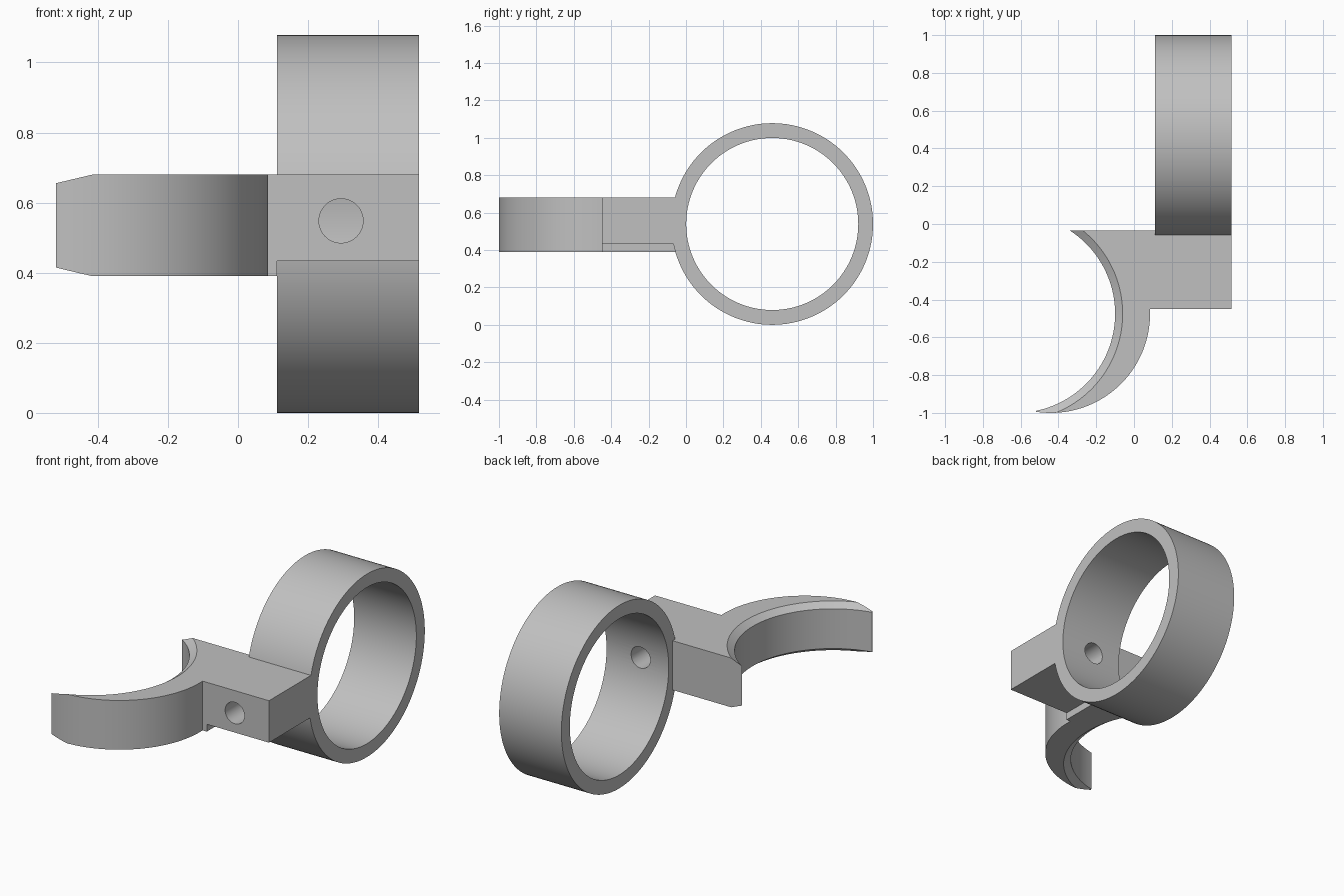
import bpy, bmesh
from math import sin, cos, acos, asin, pi, radians
from mathutils import Matrix

if "Cube" in bpy.data.objects:
    bpy.data.objects.remove(bpy.data.objects["Cube"], do_unlink=True)

grey = bpy.data.materials.new("plain grey")
grey.use_nodes = True
grey.diffuse_color = (0.53, 0.53, 0.53, 1)
grey.node_tree.nodes["Principled BSDF"].inputs["Base Color"].default_value = grey.diffuse_color


def finish(name, bm):
    bmesh.ops.recalc_face_normals(bm, faces=bm.faces)
    mesh = bpy.data.meshes.new(name)
    bm.to_mesh(mesh)
    bm.free()
    mesh.materials.append(grey)
    obj = bpy.data.objects.new(name, mesh)
    bpy.context.collection.objects.link(obj)
    return obj


def lathe(name, profile, centre, turn=Matrix(), closed=False, steps=128):
    """Revolve (radius, height) points about z, then turn and move the result."""
    bm = bmesh.new()
    rows = [[bm.verts.new((r * cos(2 * pi * i / steps), r * sin(2 * pi * i / steps), h))
             for i in range(steps)] for r, h in profile]
    pairs = list(zip(rows, rows[1:]))
    if closed:
        pairs.append((rows[-1], rows[0]))
    else:
        bm.faces.new(rows[0])
        bm.faces.new(rows[-1])
    for a, b in pairs:
        for i in range(steps):
            j = (i + 1) % steps
            bm.faces.new((a[i], a[j], b[j], b[i]))
    bmesh.ops.transform(bm, matrix=Matrix.Translation(centre) @ turn, verts=bm.verts)
    return finish(name, bm)


def prism(name, outline, z0, z1):
    bm = bmesh.new()
    face = bm.faces.new([bm.verts.new((x, y, z0)) for x, y in outline])
    top = bmesh.ops.extrude_face_region(bm, geom=[face])["geom"]
    bmesh.ops.translate(bm, vec=(0, 0, z1 - z0),
                        verts=[v for v in top if isinstance(v, bmesh.types.BMVert)])
    return finish(name, bm)


def activate(obj):
    bpy.ops.object.select_all(action="DESELECT")
    obj.select_set(True)
    bpy.context.view_layer.objects.active = obj


def cut(obj, cutter):
    cutter.hide_render = True
    mod = obj.modifiers.new("cut", "BOOLEAN")
    mod.operation, mod.solver, mod.object = "DIFFERENCE", "EXACT", cutter
    activate(obj)
    bpy.ops.object.modifier_apply(modifier=mod.name)


# Shared dimensions
left, right = 0.112, 0.517
low, high = 0.39, 0.68
front, back = -0.45, -0.035
jaw_y, jaw_r = -0.475, 0.525

# Upright ring, axis along x
outer, inner = 0.539, 0.46
ring = lathe("ring", [(outer, left), (outer, right), (inner, right), (inner, left)],
             (0, 0.461, outer), Matrix.Rotation(pi / 2, 4, "Y"), closed=True)

# Block that carries the ring
block = prism("mount_block", [(left, front), (right, front), (right, back), (left, back)],
              0.433, high)

# Crescent jaw: outer arc from the flat tip round to the block
tip, cx = -0.52, -0.44
start, end = -acos((tip - cx) / jaw_r), asin((front - jaw_y) / jaw_r)
arc = [start + (end - start) * i / 56 for i in range(57)]
outline = [(cx + jaw_r * cos(a), jaw_y + jaw_r * sin(a)) for a in arc]
jaw = prism("clamp_jaw", outline + [(left, front), (left, back), (tip, back)], low, high)

# Jaw bore with flared mouths gives the bevelled inner rims
rim, flare = 0.028, 0.04
bore = lathe("jaw_bore_cutter",
             [(jaw_r + 2 * flare, low - rim), (jaw_r, low + rim),
              (jaw_r, high - rim), (jaw_r + 2 * flare, high + rim)],
             (-0.625, jaw_y, 0))
cut(jaw, bore)

# Screw hole through block and near ring wall
drill = lathe("screw_hole_cutter", [(0.063, -0.2), (0.063, 0.6)], (0.294, 0, 0.548),
              Matrix.Rotation(pi / 2, 4, "X"), steps=48)
for part in (block, ring):
    cut(part, drill)

for helper in (bore, drill):
    bpy.data.objects.remove(helper, do_unlink=True)

for part in (ring, block, jaw):
    activate(part)
    bpy.ops.object.shade_smooth_by_angle(angle=radians(12))
